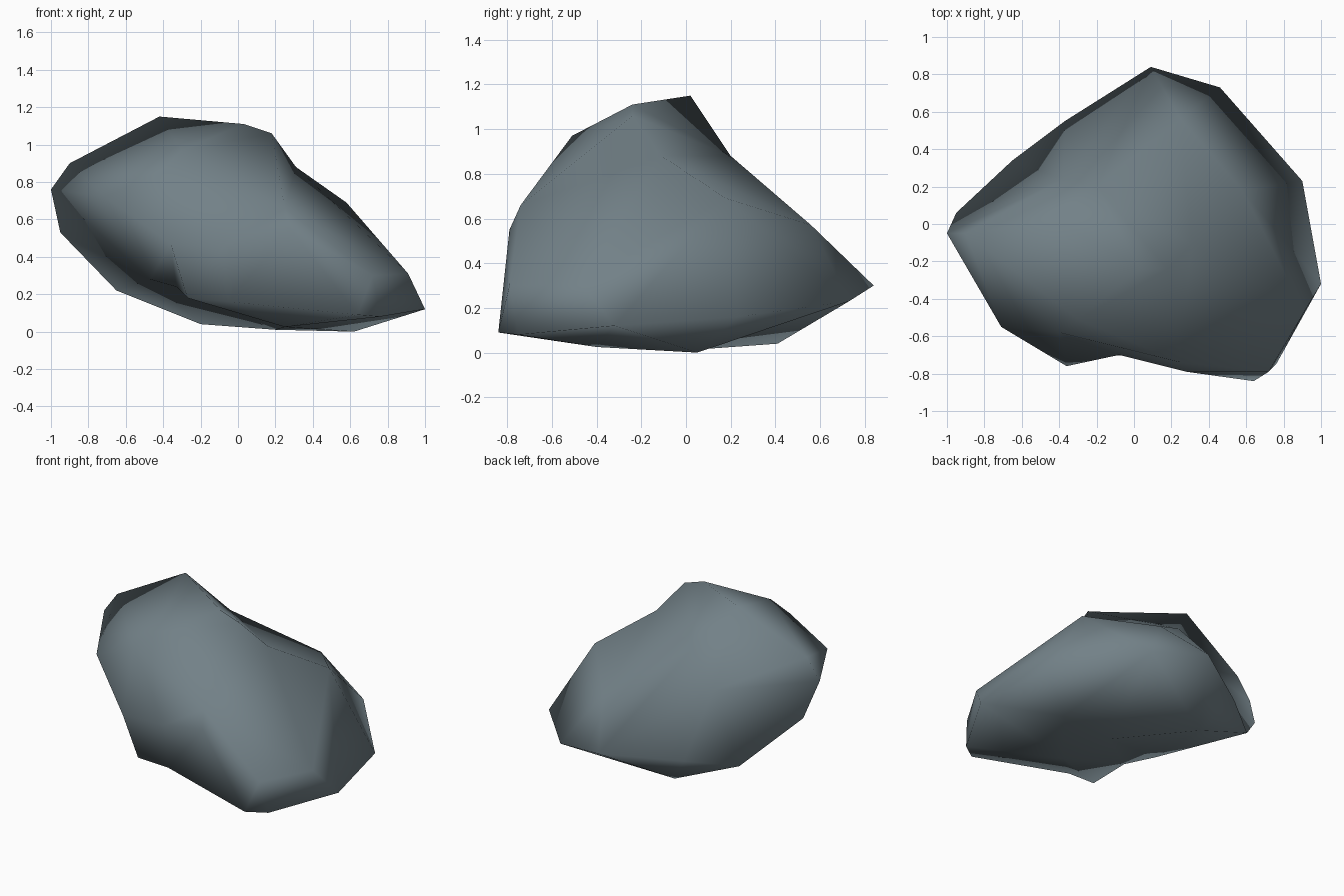
import bpy, bmesh
from mathutils import Vector

if "Cube" in bpy.data.objects:
    bpy.data.objects.remove(bpy.data.objects["Cube"])

# Corner points of the boulder
PTS = [
    # crest and shoulders
    (-.42, .02, 1.15), (.03, -.24, 1.11), (.18, -.24, 1.06), (.31, -.11, .88),
    (.58, .18, .69), (-.20, .20, .88), (.25, .56, .57), (-.90, -.05, .90),
    # left end
    (-1, -.05, .76), (-.71, -.55, .72), (-.95, .06, .53), (-.65, .34, .22),
    # front bulge, groove and undercut
    (-.30, -.51, .97), (-.40, -.58, .87), (.25, -.74, .66), (.28, -.79, .55),
    (-.36, -.76, .47), (-.08, -.70, .45), (-.47, -.35, .28), (-.33, -.49, .24),
    (-.27, -.72, .18), (-.05, -.70, .16),
    # lower right rim
    (.64, -.84, .09), (.76, -.75, .08), (1, -.32, .12), (.91, -.47, .31),
    (.72, -.79, .30),
    (.90, .23, .16), (.46, .73, .23), (.09, .84, .30), (-.37, .55, .26),
    # hollow at the back
    (-.38, .24, .64),
    # base
    (-.20, .41, .04), (.62, .05, 0), (.20, 0, .01), (.25, -.40, .025),
]
CENTRE = Vector((0, -.08, .48))

# Triangulate on a near-sphere so hollows keep their points, then restore the shape
bm = bmesh.new()
home = bm.verts.layers.float_vector.new("home")
for p in PTS:
    d = Vector(p) - CENTRE
    v = bm.verts.new(d.normalized() * d.length ** .08)
    v[home] = Vector(p)
bmesh.ops.convex_hull(bm, input=bm.verts[:])
for v in bm.verts:
    v.co = v[home]
bmesh.ops.recalc_face_normals(bm, faces=bm.faces[:])
for f in bm.faces:
    f.smooth = True
bm.verts.layers.float_vector.remove(home)

mesh = bpy.data.meshes.new("boulder")
bm.to_mesh(mesh)
bm.free()
stone = bpy.data.materials.new("slate grey stone")
stone.diffuse_color = (.17, .22, .245, 1)
stone.use_nodes = True
stone.node_tree.nodes["Principled BSDF"].inputs["Base Color"].default_value = stone.diffuse_color
mesh.materials.append(stone)
bpy.context.collection.objects.link(bpy.data.objects.new("boulder", mesh))
